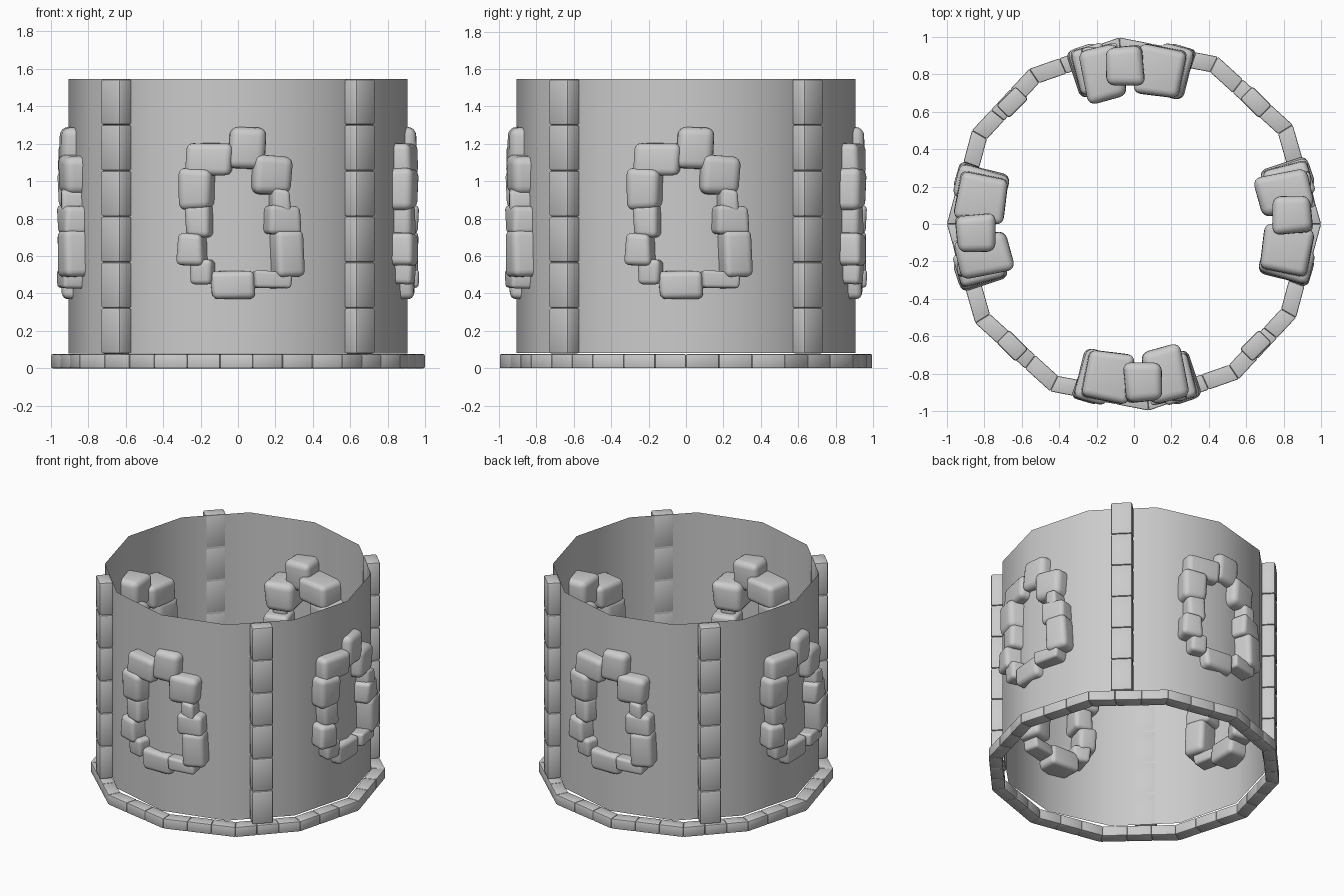
import bpy, bmesh, math, random
from mathutils import Vector, Matrix

random.seed(4)
if "Cube" in bpy.data.objects:
    bpy.data.objects.remove(bpy.data.objects["Cube"])

stone = bpy.data.materials.new("grey_stone")
stone.use_nodes = True
GREY = (0.6, 0.6, 0.6, 1)
stone.diffuse_color = GREY
stone.node_tree.nodes["Principled BSDF"].inputs["Base Color"].default_value = GREY


def finish(name, bm, angle=40):
    bmesh.ops.recalc_face_normals(bm, faces=bm.faces)
    mesh = bpy.data.meshes.new(name)
    bm.to_mesh(mesh)
    bm.free()
    mesh.materials.append(stone)
    obj = bpy.data.objects.new(name, mesh)
    bpy.context.collection.objects.link(obj)
    bpy.ops.object.select_all(action="DESELECT")
    obj.select_set(True)
    bpy.context.view_layer.objects.active = obj
    bpy.ops.object.shade_smooth_by_angle(angle=math.radians(angle))
    return obj


def polar(radius, degrees, z=0):
    a = math.radians(degrees)
    return Vector((radius * math.cos(a), radius * math.sin(a), z))


def add_block(bm, corners, bevel, segments=2):
    """Rounded block from 4 bottom corners followed by 4 top corners."""
    part = bmesh.new()
    v = [part.verts.new(c) for c in corners]
    part.faces.new(v[:4])
    part.faces.new(v[4:])
    for i in range(4):
        j = (i + 1) % 4
        part.faces.new((v[i], v[j], v[j + 4], v[i + 4]))
    bmesh.ops.recalc_face_normals(part, faces=part.faces)
    bmesh.ops.bevel(part, geom=part.edges[:], offset=bevel, segments=segments,
                    profile=0.5, affect="EDGES", clamp_overlap=True)
    temp = bpy.data.meshes.new("temp")
    part.to_mesh(temp)
    part.free()
    bm.from_mesh(temp)
    bpy.data.meshes.remove(temp)


def box_corners(size, jitter=0):
    w, d, h = (s / 2 for s in size)
    signs = ((-1, -1), (1, -1), (1, 1), (-1, 1))
    return [Vector((sx * w, sy * d, sz * h))
            + Vector([random.uniform(-jitter, jitter) for _ in range(3)])
            for sz in (-1, 1) for sx, sy in signs]


# Round wall: open, thin, twelve sided
bm = bmesh.new()
low = [bm.verts.new(polar(0.905, 30 * i, 0.08)) for i in range(12)]
high = [bm.verts.new(polar(0.905, 30 * i, 1.545)) for i in range(12)]
for i in range(12):
    j = (i + 1) % 12
    bm.faces.new((low[i], low[j], high[j], high[i]))
finish("tower_wall", bm)

# Foundation ring: three blocks along each side of the polygon
bm = bmesh.new()
half_turn = [0, 32, 63.4, 94.5, 124, 150]
angles = half_turn + [a + 180 for a in half_turn] + [360]
for a, b in zip(angles, angles[1:]):
    for k in range(3):
        ring = [polar(r, a).lerp(polar(r, b), t / 3)
                for r, t in ((1, k), (1, k + 1), (0.908, k + 1), (0.908, k))]
        add_block(bm, ring + [p + Vector((0, 0, 0.075)) for p in ring], 0.007)
finish("foundation_ring", bm)

# Four pillars of six stacked blocks
for n, name in enumerate(("back_left", "back_right", "front_right", "front_left")):
    bm = bmesh.new()
    for k in range(6):
        place = (Matrix.Rotation(math.radians(45 + 90 * n), 4, "Z")
                 @ Matrix.Translation((0.92, 0, 0.0775 + 0.2446 * (k + 0.5))))
        add_block(bm, [place @ c for c in box_corners((0.095, 0.145, 0.245))], 0.013)
    finish(name + "_pillar", bm)

# Window surround stones: x range, z range, inner depth
STONES = [
    (-.28, -.03, 1.04, 1.20, .68), (-.05, .15, 1.075, 1.285, .74),
    (.085, .30, .93, 1.13, .66), (.17, .28, .84, .95, .76),
    (.15, .34, .73, .86, .70), (.19, .355, .49, .74, .68),
    (.08, .29, .425, .51, .74), (-.15, .09, .375, .52, .74),
    (-.26, -.14, .455, .575, .72), (-.325, -.18, .555, .715, .70),
    (-.285, -.14, .70, .87, .70), (-.315, -.13, .855, 1.06, .68)]
bm = bmesh.new()
for x0, x1, z0, z1, inner in STONES:
    x = (x0 + x1) / 2
    outer = 0.945
    yaw = math.atan2(x, 0.85)
    width = (x1 - x0) * 0.98
    place = (Matrix.Translation((x, -0.905, (z0 + z1) / 2))
             @ Matrix.Rotation(yaw, 4, "Z")
             @ Matrix.Rotation(random.uniform(-0.05, 0.05), 4, "Y")
             @ Matrix.Translation((0, 0.905 - (outer + inner) / 2, 0)))
    corners = box_corners((width, outer - inner, z1 - z0 + 0.01), 0.011)
    add_block(bm, [place @ c for c in corners], min(width, z1 - z0) * 0.22, 4)
front = finish("front_window_surround", bm, 50)
for n, side in enumerate(("left", "back", "right"), 1):
    copy = front.copy()
    copy.name = side + "_window_surround"
    copy.rotation_euler.z = math.radians(90 * n)
    bpy.context.collection.objects.link(copy)
